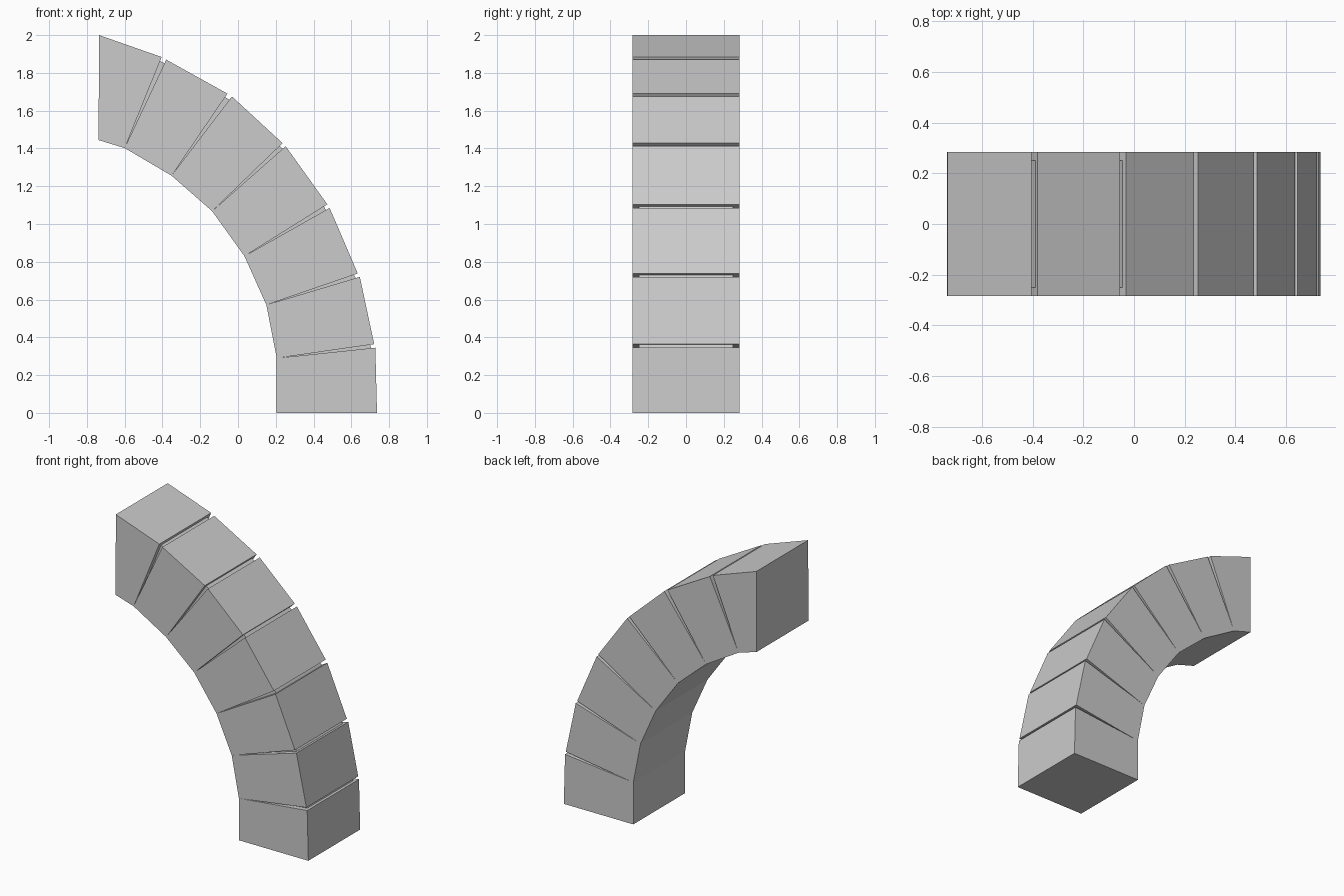
import bpy, bmesh
from mathutils import Vector as V

if "Cube" in bpy.data.objects:
    bpy.data.objects.remove(bpy.data.objects["Cube"])

HALF, CORE_HALF = 0.283, 0.25

# Inner curve corners, and (start, end) outer corners of each of the seven stones
inner = [V(p) for p in [(0.205, 0), (0.205, 0.29), (0.15, 0.572), (0.034, 0.83),
                        (-0.137, 1.068), (-0.352, 1.256), (-0.60, 1.402), (-0.738, 1.444)]]
outer = [[V(a), V(b)] for a, b in [
    ((0.736, 0), (0.727, 0.345)), ((0.721, 0.364), (0.645, 0.72)),
    ((0.634, 0.738), (0.485, 1.085)), ((0.473, 1.104), (0.252, 1.412)),
    ((0.236, 1.428), (-0.032, 1.675)), ((-0.056, 1.69), (-0.38, 1.87)),
    ((-0.404, 1.884), (-0.736, 2.0))]]


def prism(bm, pts, half):
    """Extrude an x-z outline symmetrically along y."""
    face = bm.faces.new([bm.verts.new((p.x, -half, p.y)) for p in pts])
    ext = bmesh.ops.extrude_face_region(bm, geom=[face])["geom"]
    bmesh.ops.translate(bm, vec=(0, 2 * half, 0),
                        verts=[v for v in ext if isinstance(v, bmesh.types.BMVert)])


def finish(bm, name):
    bmesh.ops.recalc_face_normals(bm, faces=bm.faces)
    mesh = bpy.data.meshes.new(name)
    bm.to_mesh(mesh)
    bm.free()
    obj = bpy.data.objects.new(name, mesh)
    bpy.context.collection.objects.link(obj)
    return obj


# Stone outline with V joints, plus recessed mortar wedges in each joint
outline = [outer[0][0]]
mortar_bm = bmesh.new()
for i in range(1, 7):
    a, b = outer[i - 1][1], outer[i][0]
    along = ((a + b) / 2 - inner[i]).normalized()
    side = (b - a).normalized()
    tip = inner[i] + along * 0.014
    outline += [a, tip, b]
    prism(mortar_bm, [inner[i] + along * 0.007, a - along * 0.022 - side * 0.015,
                      b - along * 0.022 + side * 0.015], CORE_HALF)
outline += [outer[6][1]] + inner[::-1]

stone_bm = bmesh.new()
prism(stone_bm, outline, HALF)
arch = finish(stone_bm, "arch_stones")
mortar = finish(mortar_bm, "mortar_joints")

# Merge the mortar into the stones so only the outer surface remains
mod = arch.modifiers.new("merge_mortar", "BOOLEAN")
mod.operation, mod.solver, mod.object = "UNION", "EXACT", mortar
bpy.context.view_layer.objects.active = arch
bpy.ops.object.modifier_apply(modifier=mod.name)
bpy.data.objects.remove(mortar)
